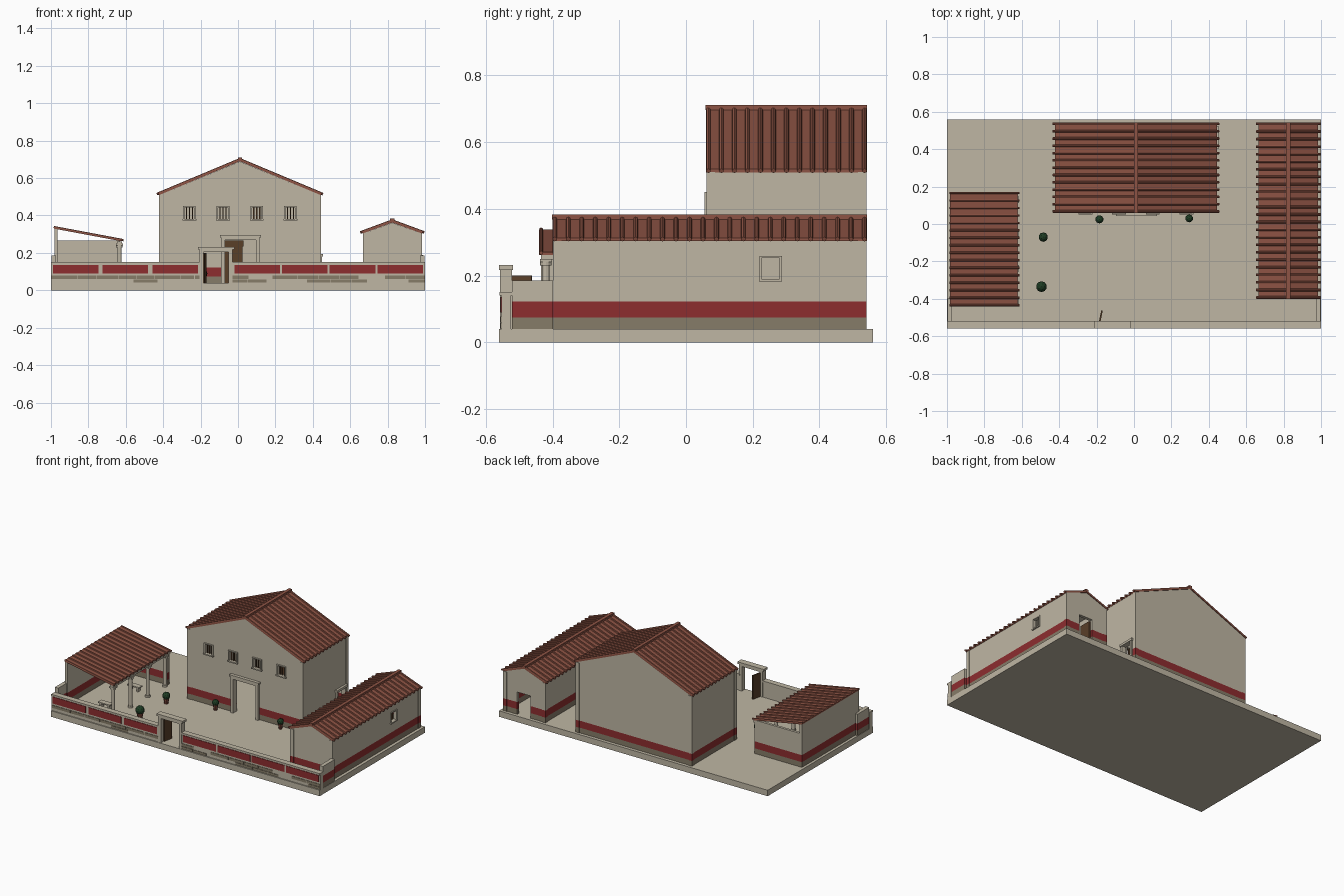
import bpy, bmesh, random
from mathutils import Matrix, Vector

if "Cube" in bpy.data.objects:
    bpy.data.objects.remove(bpy.data.objects["Cube"])

random.seed(4)
PLASTER, STONE, RED, TILE, WOOD, LEAF = range(6)
COLOURS = [("plaster", (0.52, 0.47, 0.37)), ("plinth_stone", (0.24, 0.20, 0.14)),
           ("red_paint", (0.27, 0.026, 0.028)), ("roof_tile", (0.27, 0.088, 0.058)),
           ("wood", (0.10, 0.05, 0.022)), ("foliage", (0.013, 0.045, 0.017))]
MATS = []
for label, rgb in COLOURS:
    m = bpy.data.materials.new(label)
    m.use_nodes = True
    m.diffuse_color = (*rgb, 1)
    m.node_tree.nodes["Principled BSDF"].inputs["Base Color"].default_value = (*rgb, 1)
    MATS.append(m)

FLOOR = 0.04
STONE_TOP, RED_TOP = 0.075, 0.122


def finish(name, bm):
    bmesh.ops.recalc_face_normals(bm, faces=bm.faces)
    mesh = bpy.data.meshes.new(name)
    bm.to_mesh(mesh)
    bm.free()
    for m in MATS:
        mesh.materials.append(m)
    obj = bpy.data.objects.new(name, mesh)
    bpy.context.collection.objects.link(obj)
    return obj


def paint(verts, mat):
    for f in {f for v in verts for f in v.link_faces}:
        f.material_index = mat


def add_box(bm, x0, x1, y0, y1, z0, z1, mat=PLASTER):
    at = Matrix.Translation(((x0 + x1) / 2, (y0 + y1) / 2, (z0 + z1) / 2))
    size = Matrix.Diagonal((x1 - x0, y1 - y0, z1 - z0, 1))
    paint(bmesh.ops.create_cube(bm, matrix=at @ size)["verts"], mat)


def boxes(name, items, mat=PLASTER):
    bm = bmesh.new()
    for b in items:
        add_box(bm, *b, mat)
    return finish(name, bm)


def wall(name, axis, a, b, z1, openings=()):
    """Painted wall running along an axis, with rectangular openings (a0, a1, z0, z1)."""
    bm = bmesh.new()
    us = sorted({*a, *(u for o in openings for u in o[:2])})
    zs = sorted({FLOOR, STONE_TOP, RED_TOP, z1, *(z for o in openings for z in o[2:])})
    for u0, u1 in zip(us, us[1:]):
        for z0, zt in zip(zs, zs[1:]):
            u, z = (u0 + u1) / 2, (z0 + zt) / 2
            if any(o[0] < u < o[1] and o[2] < z < o[3] for o in openings):
                continue
            mat = STONE if z < STONE_TOP else RED if z < RED_TOP else PLASTER
            span = (u0, u1, *b) if axis == "x" else (*b, u0, u1)
            add_box(bm, *span, z0, zt, mat)
    # drop the faces shared by neighbouring blocks
    seen = {}
    for f in bm.faces:
        seen.setdefault(tuple(round(c, 4) for c in f.calc_center_median()), []).append(f)
    inner = [f for group in seen.values() if len(group) > 1 for f in group]
    bmesh.ops.delete(bm, geom=inner, context="FACES")
    bmesh.ops.remove_doubles(bm, verts=bm.verts, dist=0.0001)
    return finish(name, bm)


def add_prism(bm, profile, y0, y1, mat):
    """Extrude an (x, z) profile along y."""
    face = bm.faces.new([bm.verts.new((x, y0, z)) for x, z in profile])
    face.material_index = mat
    out = bmesh.ops.extrude_face_region(bm, geom=[face])["geom"]
    verts = [v for v in out if isinstance(v, bmesh.types.BMVert)]
    bmesh.ops.translate(bm, vec=(0, y1 - y0, 0), verts=verts)
    paint(verts, mat)


def tiled_slope(name, low, high, y0, y1, count, radius, thick=0.01):
    """Roof plane with round cover tiles running down it."""
    bm = bmesh.new()
    a, b = Vector((low[0], 0, low[1])), Vector((high[0], 0, high[1]))
    eave = a + (b - a).normalized() * 0.012
    add_prism(bm, [(eave.x, eave.z), (b.x, b.z), (b.x, b.z - thick), (eave.x, eave.z - thick)],
              y0, y1, TILE)
    turn = (b - a).to_track_quat("Z", "Y").to_matrix().to_4x4()
    for i in range(count):
        y = y0 + radius + (y1 - y0 - 2 * radius) * i / (count - 1)
        at = Matrix.Translation((a + b) / 2 + Vector((0, y, 0)))
        v = bmesh.ops.create_cone(bm, cap_ends=True, segments=8, radius1=radius, radius2=radius,
                                  depth=(b - a).length, matrix=at @ turn)["verts"]
        paint(v, TILE)
    return finish(name, bm)


def gabled_house(name, x0, x1, y0, y1, eave, ridge, over, count, front, back, right):
    t, mid = 0.02, (x0 + x1) / 2
    wall(name + "_front_wall", "x", (x0, x1), (y0, y0 + t), eave, front)
    wall(name + "_back_wall", "x", (x0, x1), (y1 - t, y1), eave, back)
    wall(name + "_right_wall", "y", (y0 + t, y1 - t), (x1 - t, x1), eave, right)
    wall(name + "_left_wall", "y", (y0 + t, y1 - t), (x0, x0 + t), eave)
    # corner pilasters
    p, w = 0.003, 0.026
    for i, xa in enumerate((x0 - p, x1 + p - w)):
        for j, ya in enumerate((y0 - p, y1 + p - w)):
            wall(f"{name}_pilaster_{i}{j}", "x", (xa, xa + w), (ya, ya + w), eave)
    # gable block, closing the top of the rooms
    bm = bmesh.new()
    add_prism(bm, [(x0, eave), (x1, eave), (mid, ridge - 0.011)], y0, y1, PLASTER)
    finish(name + "_gable", bm)
    # roof planes and ridge cap
    for side, xe in (("west", x0 - over), ("east", x1 + over)):
        tiled_slope(f"{name}_roof_{side}", (xe, eave + 0.004), (mid, ridge), y0 - 0.004, y1 + 0.004,
                    count, 0.007)
    boxes(name + "_ridge_cap", [(mid - 0.011, mid + 0.011, y0 - 0.005, y1 + 0.005,
                                 ridge - 0.004, ridge + 0.011)], TILE)


# ground slab
boxes("ground_slab", [(-1, 1, -0.56, 0.56, 0, FLOOR)])

# main house
window_xs = [-0.26 + 0.18 * i for i in range(4)]
door = (-0.07, 0.095, FLOOR, 0.268)
gabled_house("house", -0.42, 0.44, 0.064, 0.538, 0.51, 0.70, 0.014, 13,
             [door] + [(x - 0.026, x + 0.026, 0.382, 0.444) for x in window_xs],
             [], [(0.425, 0.50, FLOOR, 0.18)])
boxes("house_door_frame", [(-0.09, -0.07, 0.048, 0.09, FLOOR, 0.268),
                           (0.095, 0.115, 0.048, 0.09, FLOOR, 0.268),
                           (-0.09, 0.115, 0.048, 0.09, 0.268, 0.283),
                           (-0.097, 0.122, 0.043, 0.09, 0.283, 0.295)])
boxes("side_door_frame", [(0.435, 0.45, 0.41, 0.425, FLOOR, 0.18),
                          (0.435, 0.45, 0.50, 0.515, FLOOR, 0.18),
                          (0.435, 0.455, 0.405, 0.52, 0.18, 0.195)])
boxes("cupboard", [(-0.13, 0.025, 0.47, 0.515, FLOOR, 0.235),
                   (-0.135, 0.03, 0.465, 0.515, 0.235, 0.265)], WOOD)
for i, x in enumerate(window_xs):
    boxes(f"window_frame_{i}", [(x - 0.034, x - 0.026, 0.055, 0.07, 0.376, 0.45),
                                (x + 0.026, x + 0.034, 0.055, 0.07, 0.376, 0.45),
                                (x - 0.034, x + 0.034, 0.055, 0.07, 0.444, 0.45),
                                (x - 0.037, x + 0.037, 0.05, 0.07, 0.374, 0.382)])
    boxes(f"window_bars_{i}", [(x + k - 0.003, x + k + 0.003, 0.068, 0.076, 0.382, 0.444)
                               for k in (-0.016, 0, 0.016)], WOOD)

# side wing
gabled_house("wing", 0.67, 0.98, -0.396, 0.538, 0.305, 0.372, 0.016, 24,
             [], [(0.78, 0.88, FLOOR, 0.19)], [(0.227, 0.28, 0.19, 0.252)])
boxes("wing_door_leaf", [(0.78, 0.79, 0.44, 0.52, FLOOR, 0.185)], WOOD)
boxes("wing_window_frame", [(0.978, 0.988, 0.219, 0.288, 0.182, 0.19),
                            (0.978, 0.985, 0.22, 0.227, 0.19, 0.252),
                            (0.978, 0.985, 0.28, 0.287, 0.19, 0.252),
                            (0.978, 0.985, 0.22, 0.287, 0.252, 0.259)])

# portico with a lean-to roof
wall("portico_side_wall", "y", (-0.435, 0.17), (-0.982, -0.965), 0.328)
wall("portico_back_wall", "x", (-0.965, -0.63), (0.153, 0.17), 0.265)
boxes("portico_beam", [(-0.647, -0.621, -0.435, 0.17, 0.248, 0.262)])
tiled_slope("portico_roof", (-0.612, 0.268), (-0.985, 0.338), -0.44, 0.172, 16, 0.006, 0.008)
for i in range(4):
    y = -0.42 + 0.183 * i
    bm = bmesh.new()
    for r, z0, z1 in ((0.016, FLOOR, 0.052), (0.0115, 0.052, 0.23), (0.017, 0.23, 0.24)):
        bmesh.ops.create_cone(bm, cap_ends=True, segments=12, radius1=r, radius2=r, depth=z1 - z0,
                              matrix=Matrix.Translation((-0.634, y, (z0 + z1) / 2)))
    add_box(bm, -0.652, -0.616, y - 0.018, y + 0.018, 0.24, 0.25)
    finish(f"portico_column_{i}", bm)
for i, y in enumerate((-0.33, -0.02)):
    boxes(f"bench_{i}", [(-0.80, -0.71, y - 0.018, y + 0.018, 0.066, 0.074)] +
          [(x, x + 0.012, y - 0.014, y + 0.014, FLOOR, 0.066) for x in (-0.79, -0.732)])

# courtyard walls
for name, x0, x1 in (("left", 0.972, 0.998), ("right", -0.998, -0.972)):
    wall(f"{name}_yard_wall", "y", (-0.522, -0.398), (x0, x1), 0.185)
for name, x0, x1, first in (("left", -0.035, 1, -0.02), ("right", -1, -0.20, -0.99)):
    boxes(f"{name}_front_wall", [(x0, x1, -0.553, -0.525, FLOOR, 0.14),
                                 (x0, x1, -0.559, -0.521, 0.14, 0.151)])
    panels = 4 if name == "left" else 3
    step = 0.255 if name == "left" else 0.266
    boxes(f"{name}_red_panels", [(first + i * step, first + i * step + 0.244, -0.556, -0.552, 0.09, 0.135)
                                 for i in range(panels)], RED)
    # staggered plinth blocks
    blocks = []
    for z0, z1, share in ((0.042, 0.058, 0.3), (0.06, 0.078, 0.75)):
        x = x0
        while x < x1 - 0.02:
            end = min(x1, x + random.uniform(0.07, 0.14))
            if random.random() < share:
                blocks.append((x, end, -0.556, -0.552, z0, z1))
            x = end + 0.003
    boxes(f"{name}_plinth_blocks", blocks, STONE)

# gate
boxes("gate_frame", [(-0.205, -0.185, -0.557, -0.522, FLOOR, 0.205),
                     (-0.05, -0.03, -0.557, -0.522, FLOOR, 0.205),
                     (-0.205, -0.03, -0.557, -0.522, 0.205, 0.217),
                     (-0.215, -0.02, -0.56, -0.518, 0.217, 0.231)])
leaf = boxes("gate_leaf", [(0, 0.008, 0, 0.065, FLOOR, 0.2)], WOOD)
leaf.location = (-0.188, -0.525, 0)
leaf.rotation_euler.z = -0.2

# potted shrubs
for i, (x, y, r) in enumerate(((-0.495, -0.335, 0.029), (-0.485, -0.07, 0.025),
                               (-0.185, 0.025, 0.022), (0.295, 0.03, 0.021))):
    bm = bmesh.new()
    v = bmesh.ops.create_cone(bm, cap_ends=True, segments=10, radius1=r * 0.5, radius2=r * 0.75,
                              depth=0.036, matrix=Matrix.Translation((x, y, FLOOR + 0.018)))["verts"]
    paint(v, TILE)
    v = bmesh.ops.create_icosphere(bm, subdivisions=2, radius=r,
                                   matrix=Matrix.Translation((x, y, 0.072 + r * 0.8)))["verts"]
    paint(v, LEAF)
    finish(f"potted_shrub_{i}", bm)
